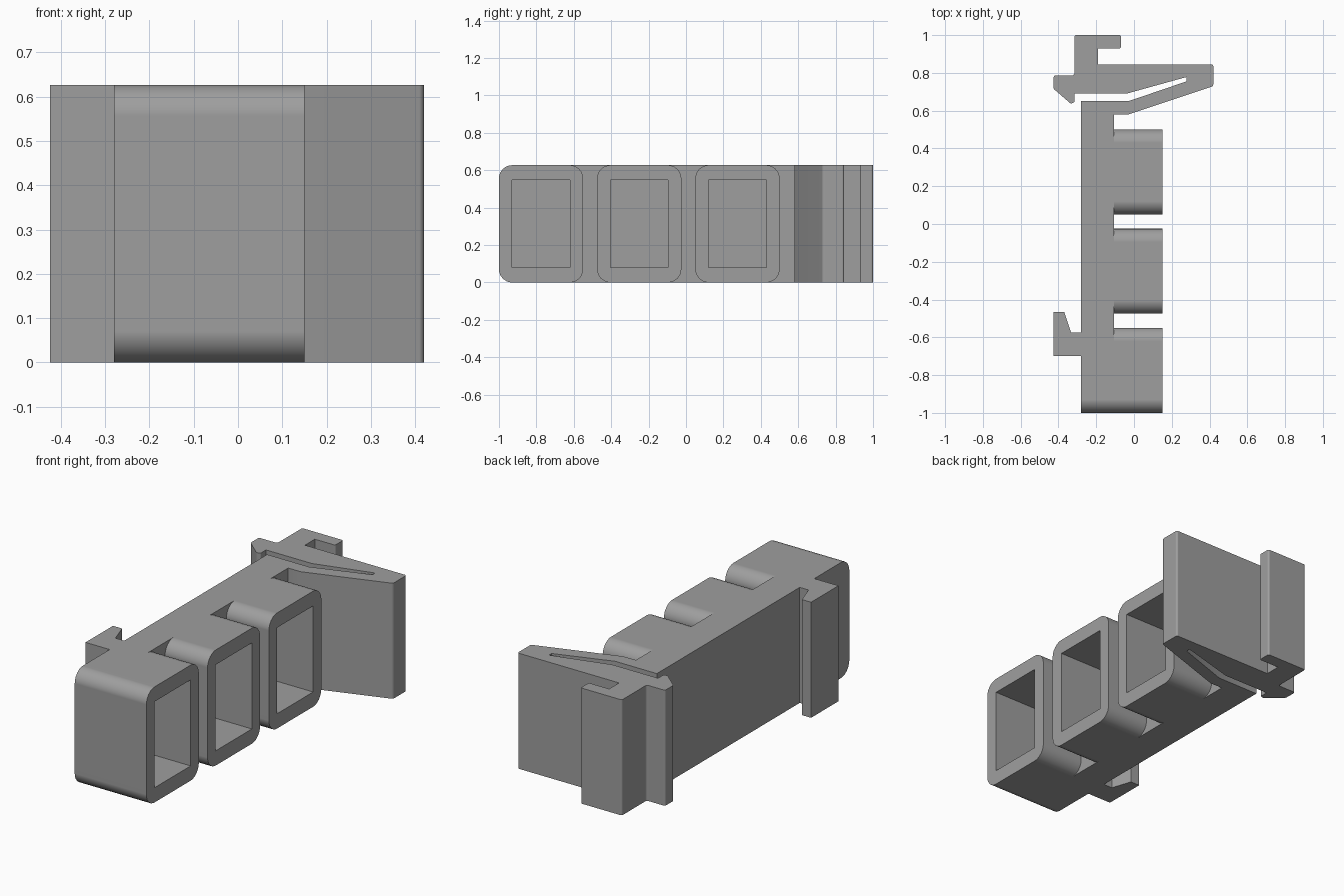
import bpy, bmesh, math
from mathutils import Vector, Matrix

if "Cube" in bpy.data.objects:
    bpy.data.objects.remove(bpy.data.objects["Cube"])

H = 0.627          # height of the part
R = 0.07           # corner radius of the square tubes

grey = bpy.data.materials.new("grey_plastic")
grey.diffuse_color = (0.345, 0.345, 0.345, 1)
grey.use_nodes = True
grey.node_tree.nodes["Principled BSDF"].inputs["Base Color"].default_value = grey.diffuse_color


def rounded(points, steps=6):
    """Turn (a, b, radius) corners into a filleted outline."""
    out, n = [], len(points)
    for i, (a, b, r) in enumerate(points):
        p = Vector((a, b))
        if r == 0:
            out.append(p)
            continue
        u = (Vector(points[i - 1][:2]) - p).normalized()
        v = (Vector(points[(i + 1) % n][:2]) - p).normalized()
        half = u.angle(v) / 2
        centre = p + (u + v).normalized() * (r / math.sin(half))
        start = p + u * (r / math.tan(half)) - centre
        end = p + v * (r / math.tan(half)) - centre
        for k in range(steps + 1):
            out.append(centre + start.lerp(end, k / steps).normalized() * r)
    return out


def prism(name, outline, depth, place=Matrix()):
    """Extrude a flat outline along its normal, then place it."""
    bm = bmesh.new()
    face = bm.faces.new([bm.verts.new((p[0], p[1], 0)) for p in outline])
    ext = bmesh.ops.extrude_face_region(bm, geom=[face], use_keep_orig=True)["geom"]
    bmesh.ops.translate(bm, vec=(0, 0, depth),
                        verts=[e for e in ext if isinstance(e, bmesh.types.BMVert)])
    bm.transform(place)
    bmesh.ops.recalc_face_normals(bm, faces=bm.faces)
    me = bpy.data.meshes.new(name)
    bm.to_mesh(me)
    bm.free()
    me.materials.append(grey)
    ob = bpy.data.objects.new(name, me)
    bpy.context.collection.objects.link(ob)
    return ob


def block_x(name, x0, x1, y0, y1, z0, z1, r):
    """Block running along x with a rounded y-z section."""
    pts = [(y0, z0, r), (y1, z0, r), (y1, z1, r), (y0, z1, r)]
    # local x -> y, local y -> z, local z -> x
    place = Matrix(((0, 0, 1, x0), (1, 0, 0, 0), (0, 1, 0, 0), (0, 0, 0, 1)))
    return prism(name, rounded(pts), x1 - x0, place)


def combine(target, tool, operation):
    bpy.context.view_layer.objects.active = target
    mod = target.modifiers.new(operation.lower(), 'BOOLEAN')
    mod.operation, mod.object, mod.solver = operation, tool, 'EXACT'
    bpy.ops.object.modifier_apply(modifier=mod.name)
    bpy.data.objects.remove(tool, do_unlink=True)


# Back plate, lower hook, spring arm and upper catch as one outline
clip = prism("rail_clip", rounded([
    (-0.28, -0.85, 0), (-0.105, -0.85, 0), (-0.105, 0.58, 0), (-0.03, 0.58, 0),
    (0.42, 0.73, 0.015), (0.42, 0.845, 0.01), (-0.19, 0.845, 0), (-0.19, 0.93, 0),
    (-0.068, 0.93, 0.01), (-0.068, 1.0, 0.01), (-0.315, 1.0, 0.01),
    (-0.315, 0.787, 0.012), (-0.425, 0.787, 0.01), (-0.425, 0.715, 0.01),
    (-0.335, 0.637, 0.01), (-0.315, 0.645, 0.006), (-0.315, 0.69, 0), (-0.04, 0.69, 0),
    (0.278, 0.778, 0), (0.278, 0.755, 0), (-0.03, 0.65, 0), (-0.28, 0.65, 0),
    (-0.28, -0.575, 0), (-0.333, -0.575, 0), (-0.37, -0.465, 0),
    (-0.425, -0.465, 0), (-0.425, -0.70, 0), (-0.28, -0.70, 0),
]), H)

# Three square tubes on the plate; the first one also forms the plate's end
starts = (-1.0, -0.475, 0.05)
for i, y in enumerate(starts):
    back = -0.28 if i == 0 else -0.2
    combine(clip, block_x("tube", back, 0.15, y, y + 0.45, 0, H, R), 'UNION')

# Blind rectangular pockets
for y in starts:
    combine(clip, block_x("pocket", -0.21, 0.3, y + 0.07, y + 0.38, 0.08, 0.547, 0),
            'DIFFERENCE')

# Smooth fillets, sharp edges
bpy.ops.object.select_all(action='DESELECT')
clip.select_set(True)
bpy.context.view_layer.objects.active = clip
bpy.ops.object.shade_smooth_by_angle(angle=math.radians(30))
weighted = clip.modifiers.new("flat_face_normals", 'WEIGHTED_NORMAL')
weighted.keep_sharp = True
